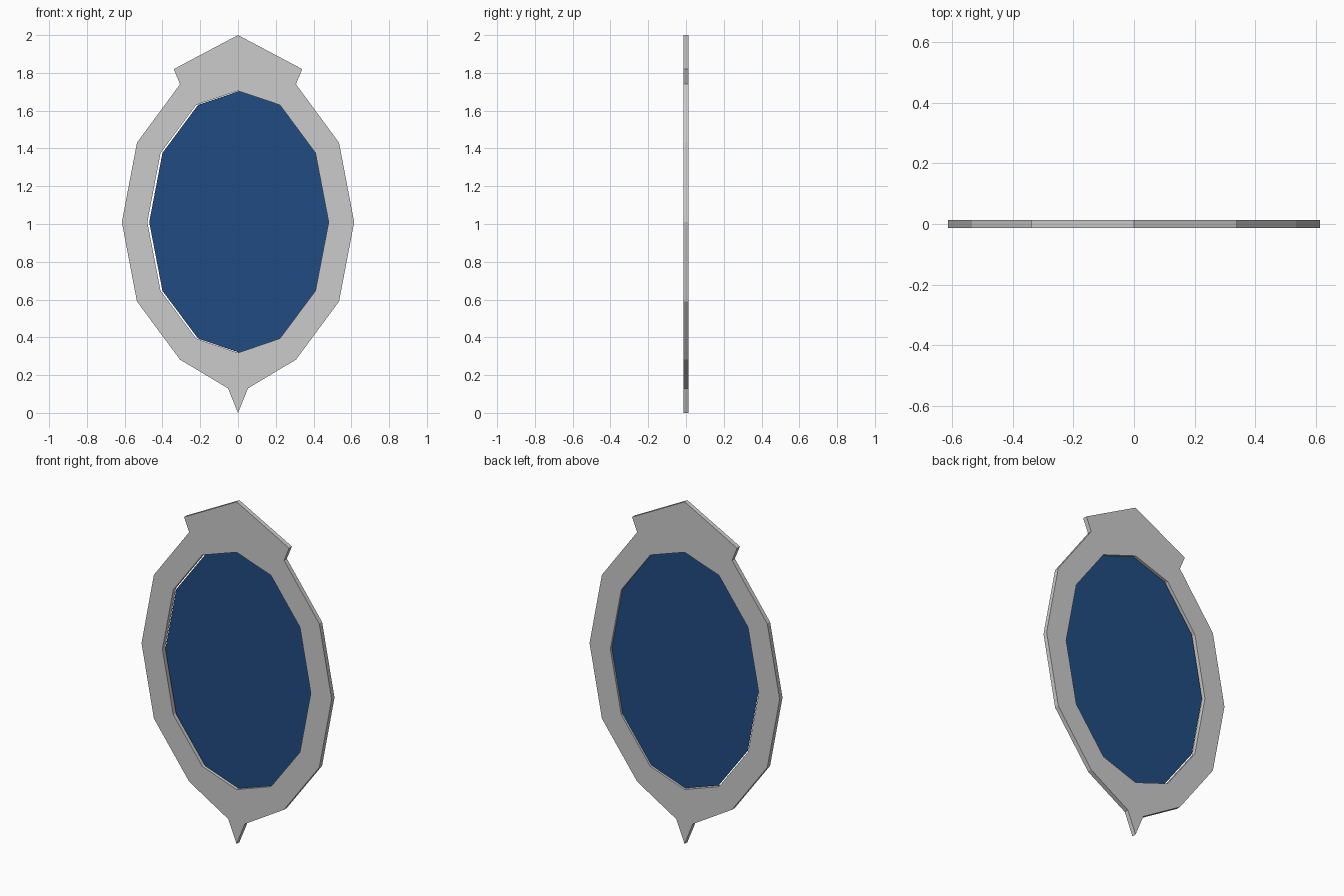
import bpy

if "Cube" in bpy.data.objects:
    bpy.data.objects.remove(bpy.data.objects["Cube"])

THICK = 0.026

# Right half of the outlines (x, z), from top to bottom
outer = [(0, 2), (0.34, 1.82), (0.307, 1.74), (0.535, 1.43), (0.615, 1.01),
         (0.535, 0.59), (0.307, 0.282), (0.053, 0.13), (0, 0)]
inner = [(0, 1.705), (0.222, 1.63), (0.41, 1.376), (0.48, 1.01),
         (0.41, 0.646), (0.222, 0.394), (0, 0.318)]


def flat_part(name, points, offset=0.0):
    mesh = bpy.data.meshes.new(name)
    mesh.from_pydata([(x + offset, 0, z) for x, z in points], [],
                     [list(reversed(range(len(points))))])
    mesh.update()
    obj = bpy.data.objects.new(name, mesh)
    bpy.context.collection.objects.link(obj)
    return obj


# Frame with crest and bottom spike: half profile, mirrored and thickened
frame = flat_part("mirror_frame", outer + inner[::-1])
mirror = frame.modifiers.new("Mirror", 'MIRROR')
mirror.use_axis = (True, False, False)
mirror.use_clip = True
solid = frame.modifiers.new("Solidify", 'SOLIDIFY')
solid.thickness = THICK
solid.offset = 0

# Glass: a thin twelve-sided pane, set slightly to the right in the opening
left = [(-x, z) for x, z in inner[1:-1]][::-1]
glass = flat_part("mirror_glass", inner + left, offset=0.01)
blue = bpy.data.materials.new("blue_glass")
blue.diffuse_color = (0.015, 0.07, 0.22, 1)
blue.use_nodes = True
blue.node_tree.nodes["Principled BSDF"].inputs["Base Color"].default_value = blue.diffuse_color
glass.data.materials.append(blue)
